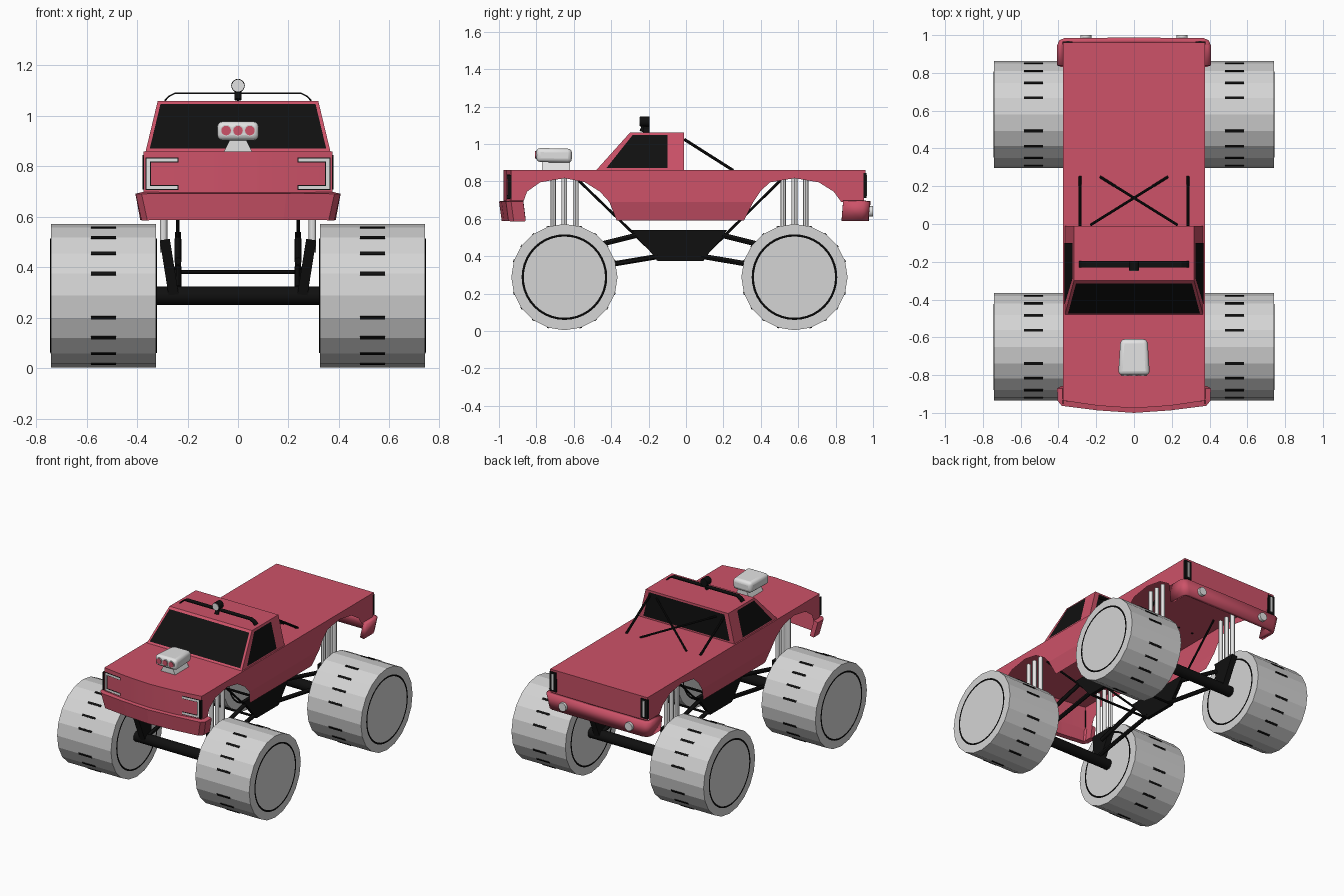
import bpy, math
from mathutils import Vector

cube = bpy.data.objects.get("Cube")
if cube:
    bpy.data.objects.remove(cube)


def material(name, r, g, b):
    m = bpy.data.materials.new(name)
    m.use_nodes = True
    m.diffuse_color = (r, g, b, 1)
    m.node_tree.nodes["Principled BSDF"].inputs["Base Color"].default_value = (r, g, b, 1)
    return m


RED = material("rose red paint", 0.61, 0.085, 0.14)
BLACK = material("black", 0.005, 0.005, 0.005)
GREY = material("light grey", 0.66, 0.66, 0.66)
WHITE = material("pale chrome", 0.76, 0.76, 0.76)


def mesh(name, verts, faces, mat, thick=0):
    me = bpy.data.meshes.new(name)
    me.from_pydata(verts, [], faces)
    me.materials.append(mat)
    ob = bpy.data.objects.new(name, me)
    bpy.context.collection.objects.link(ob)
    if thick:
        mod = ob.modifiers.new("thickness", "SOLIDIFY")
        mod.thickness = thick
        mod.offset = 0
    return ob


def plate(name, pts, mat, thick=0):
    return mesh(name, pts, [range(len(pts))], mat, thick)


def smooth(ob):
    bpy.ops.object.select_all(action="DESELECT")
    ob.select_set(True)
    bpy.context.view_layer.objects.active = ob
    bpy.ops.object.shade_smooth_by_angle()


def rod(name, a, b, r, mat, sides=12, round_shade=True):
    a, b = Vector(a), Vector(b)
    bpy.ops.mesh.primitive_cylinder_add(vertices=sides, radius=r, depth=(b - a).length, location=(a + b) / 2)
    ob = bpy.context.object
    ob.rotation_euler = (b - a).to_track_quat("Z", "Y").to_euler()
    ob.name = name
    ob.data.materials.append(mat)
    if round_shade:
        smooth(ob)
    return ob


def box(name, centre, size, mat, bevel=0, rot=(0, 0, 0)):
    bpy.ops.mesh.primitive_cube_add(size=1, location=centre, rotation=rot)
    ob = bpy.context.object
    ob.scale = size
    bpy.ops.object.transform_apply(location=False, rotation=False)
    ob.name = name
    ob.data.materials.append(mat)
    if bevel:
        mod = ob.modifiers.new("bevel", "BEVEL")
        mod.width, mod.segments = bevel, 3
        smooth(ob)
    return ob


def wall(name, path, low, high, mat, thick=0, tuck=(1, 1)):
    """Upright strip along a plan path, its lower edge scaled by tuck."""
    n = len(path)
    verts = [(x, y, high) for x, y in path] + [(x * tuck[0], y * tuck[1], low) for x, y in path]
    faces = [(i, i + n, i + n + 1, i + 1) for i in range(n - 1)]
    return mesh(name, verts, faces, mat, thick)


def mirrored(half):
    return half + [(-x, y) for x, y in reversed(half) if x]


TOP, BELT, SILL, W = 0.86, 0.69, 0.59, 0.375
SIDES = (("left", 1), ("right", -1))
AXLES = (("front", -0.65), ("rear", 0.58))
nose = mirrored([(W, -0.935), (0.19, -0.962), (0, -0.975)])


def nose_y(x):
    return -0.978 + 0.107 * abs(x)


# Open body shell
arches = [(0.95, BELT), (0.83, BELT), (0.79, 0.745), (0.71, 0.795), (0.58, 0.817), (0.45, 0.795),
          (0.40, 0.75), (0.36, BELT), (-0.41, BELT), (-0.46, 0.745), (-0.54, 0.795), (-0.65, 0.817),
          (-0.78, 0.795), (-0.85, 0.745), (-0.87, BELT), (-0.935, BELT)]
for side, s in SIDES:
    plate(side + "_body_side", [(s * W, -0.935, TOP), (s * W, 0.96, TOP)] + [(s * W, y, z) for y, z in arches], RED)
    plate(side + "_rocker_panel", [(s * W, -0.41, BELT), (s * W, 0.36, BELT),
                                   (s * 0.35, 0.31, SILL), (s * 0.35, -0.37, SILL)], RED)
plate("hood_and_bed_top", [(x, y, TOP) for x, y in nose] + [(-W, 0.96, TOP), (W, 0.96, TOP)], RED)
smooth(wall("front_panel", nose, BELT, TOP, RED))
wall("tailgate", [(-W, 0.96), (W, 0.96)], BELT, TOP, RED, tuck=(1, 0.99))

# Wraparound bumpers
wall("front_bumper", mirrored([(0.392, -0.87), (0.392, -0.93), (0.375, -0.95), (0.19, -0.972), (0, -0.985)]),
     SILL, BELT + 0.005, RED, 0.03, (0.94, 0.985))
smooth(wall("rear_bumper", mirrored([(0.392, 0.84), (0.392, 0.945), (0.385, 0.962), (0.365, 0.97), (0, 0.972)]),
            SILL, BELT + 0.005, RED, 0.03, (0.95, 0.99)))

# Headlight surrounds, tail lights and reversing lamps
for side, s in SIDES:
    for mat, off, grow in ((BLACK, 0.003, 0.004), (WHITE, 0.006, 0)):
        o, i, lo, hi, t = 0.362 + grow, 0.24 - grow, 0.71 - grow, 0.832 + grow, 0.013 + 2 * grow
        c = [(i, hi), (o, hi), (o, lo), (i, lo), (i, lo + t), (o - t, lo + t), (o - t, hi - t), (i, hi - t)]
        plate(side + "_headlight_surround", [(s * x, nose_y(x) - off, z) for x, z in c], mat)
    box(side + "_front_marker", (s * W, -0.943, 0.772), (0.006, 0.022, 0.125), BLACK)
    box(side + "_tail_light", (s * 0.352, 0.957, 0.778), (0.052, 0.016, 0.135), BLACK)
    box(side + "_tail_lens", (s * 0.35, 0.966, 0.778), (0.016, 0.004, 0.11), GREY)
    rod(side + "_reversing_lamp", (s * 0.255, 0.97, 0.64), (s * 0.255, 1.0, 0.64), 0.029, WHITE, 20)

# Cab
ROOF = 1.06


def cab_x(z):
    return 0.366 - (z - TOP) * 0.24


def screen_y(z):
    return -0.48 + (z - TOP) * 0.9


ring = []
for s in (1, -1):
    ring += [(s * cab_x(z), y, z) for y, z in
             ((screen_y(TOP), TOP), (screen_y(ROOF), ROOF), (-0.01, ROOF), (-0.01, TOP))]
mesh("cab", ring, [(0, 1, 2, 3), (4, 5, 6, 7), (0, 1, 5, 4), (1, 2, 6, 5), (2, 3, 7, 6)], RED)

# Windows as thin plates
z0, z1 = 0.872, 1.048
for side, s in SIDES:
    plate(side + "_side_window", [(s * (cab_x(z) + 0.004), y, z) for y, z in
                                  ((-0.425, z0), (-0.285, z1), (-0.10, z1), (-0.10, z0))], BLACK)
corners = ((1, z0), (1, z1), (-1, z1), (-1, z0))
plate("windshield", [(s * (cab_x(z) - 0.014), screen_y(z) - 0.004, z) for s, z in corners], BLACK)
plate("rear_window", [(s * (cab_x(z) - 0.03), -0.006, z) for s, z in corners], BLACK)

# Roof light bar and lamp
hoop = [(0.29, ROOF), (0.275, 1.077), (0.25, 1.09)]
hoop += [(-x, z) for x, z in reversed(hoop)]
mesh("roof_light_bar", [(x, y, z) for y in (-0.23, -0.195) for x, z in hoop],
     [(i, i + 1, i + 7, i + 6) for i in range(5)], BLACK, 0.006)
rod("lamp_bracket", (0, -0.235, 1.065), (0, -0.215, 1.115), 0.014, BLACK)
rod("roof_lamp", (0, -0.245, 1.12), (0, -0.195, 1.12), 0.027, BLACK, 20)
rod("roof_lamp_lens", (0, -0.249, 1.12), (0, -0.244, 1.12), 0.024, WHITE, 20)

# Blower with three intakes
foot = [(x * w, y, z) for w, z in ((0.055, TOP), (0.03, 0.91)) for x, y in
        ((1, -0.77), (1, -0.62), (-1, -0.62), (-1, -0.77))]
mesh("blower_foot", foot, [(i, (i + 1) % 4, (i + 1) % 4 + 4, i + 4) for i in range(4)], WHITE)
scoop = box("blower_scoop", (0, -0.705, 0.941), (0.168, 0.19, 0.075), WHITE, 0.022)
for v in scoop.data.vertices:
    if v.co.y > 0:
        v.co.x *= 0.85
        v.co.z -= 0.004
for i in (-1, 0, 1):
    x = i * 0.047
    rod("intake_rim", (x, -0.803, 0.942), (x, -0.79, 0.942), 0.023, GREY, 16)
    rod("intake_mouth", (x, -0.806, 0.942), (x, -0.80, 0.942), 0.019, RED, 16)

# Wheels with tread slots and rim lines
R, HUB, RIM = 0.284, 0.288, 0.223
for end, y in AXLES:
    for side, s in SIDES:
        name = end + "_" + side
        rod(name + "_wheel", (s * 0.325, y, HUB), (s * 0.74, y, HUB), R, GREY, 20, False)
        for x in (0.323, 0.742):
            bpy.ops.mesh.primitive_torus_add(major_segments=40, minor_segments=4, major_radius=RIM, minor_radius=0.006,
                                             location=(s * x, y, HUB), rotation=(0, math.pi / 2, 0))
            ob = bpy.context.object
            ob.name = name + "_rim_line"
            ob.scale.z = 0.4
            ob.data.materials.append(BLACK)
        for k in range(20):
            if k % 5:
                a = k * math.pi / 10
                box(name + "_tread_slot", (s * 0.533, y + R * math.sin(a), HUB + R * math.cos(a)),
                    (0.1, 0.014, 0.005), BLACK, rot=(-a, 0, 0))

    # Axle, shock towers and triple shocks
    rod(end + "_axle", (-0.33, y, HUB), (0.33, y, HUB), 0.036, BLACK, 16)
    for side, s in SIDES:
        plate(end + "_" + side + "_shock_tower", [(s * 0.29, y - 0.09, 0.51), (s * 0.29, y + 0.09, 0.51),
              (s * 0.255, y + 0.035, 0.29), (s * 0.255, y - 0.035, 0.29)], BLACK, 0.04)
        for d in (-0.06, 0, 0.06):
            rod(end + "_" + side + "_shock", (s * 0.295, y + d, 0.46), (s * 0.295, y + d, 0.83), 0.015, WHITE)

# Chassis cradle, suspension links and braces
for side, s in SIDES:
    x = s * 0.238
    plate(side + "_cradle_plate", [(x, -0.29, 0.54), (x, 0.22, 0.54), (x, 0.09, 0.375), (x, -0.15, 0.375)], BLACK, 0.024)
    for d, hi, lo, axle in ((-1, -0.27, -0.14, -0.65), (1, 0.2, 0.08, 0.58)):
        rod(side + "_upper_link", (x, hi, 0.51), (x, axle - d * 0.04, 0.425), 0.014, BLACK)
        rod(side + "_lower_link", (x, lo, 0.4), (x, axle, 0.315), 0.014, BLACK)
        rod(side + "_long_brace", (x, lo, 0.385), (x, axle - d * 0.06, 0.82), 0.007, BLACK, 8)
    rod(side + "_bed_bar", (s * 0.285, -0.01, 1.025), (s * 0.285, 0.25, 0.86), 0.008, BLACK, 8)
    rod(side + "_bed_cross_bar", (s * 0.23, -0.005, 1.02), (-s * 0.18, 0.25, 0.86), 0.007, BLACK, 8)
for y in (-0.15, 0.09):
    rod("cradle_cross_tube", (-0.238, y, 0.382), (0.238, y, 0.382), 0.008, BLACK, 8)
